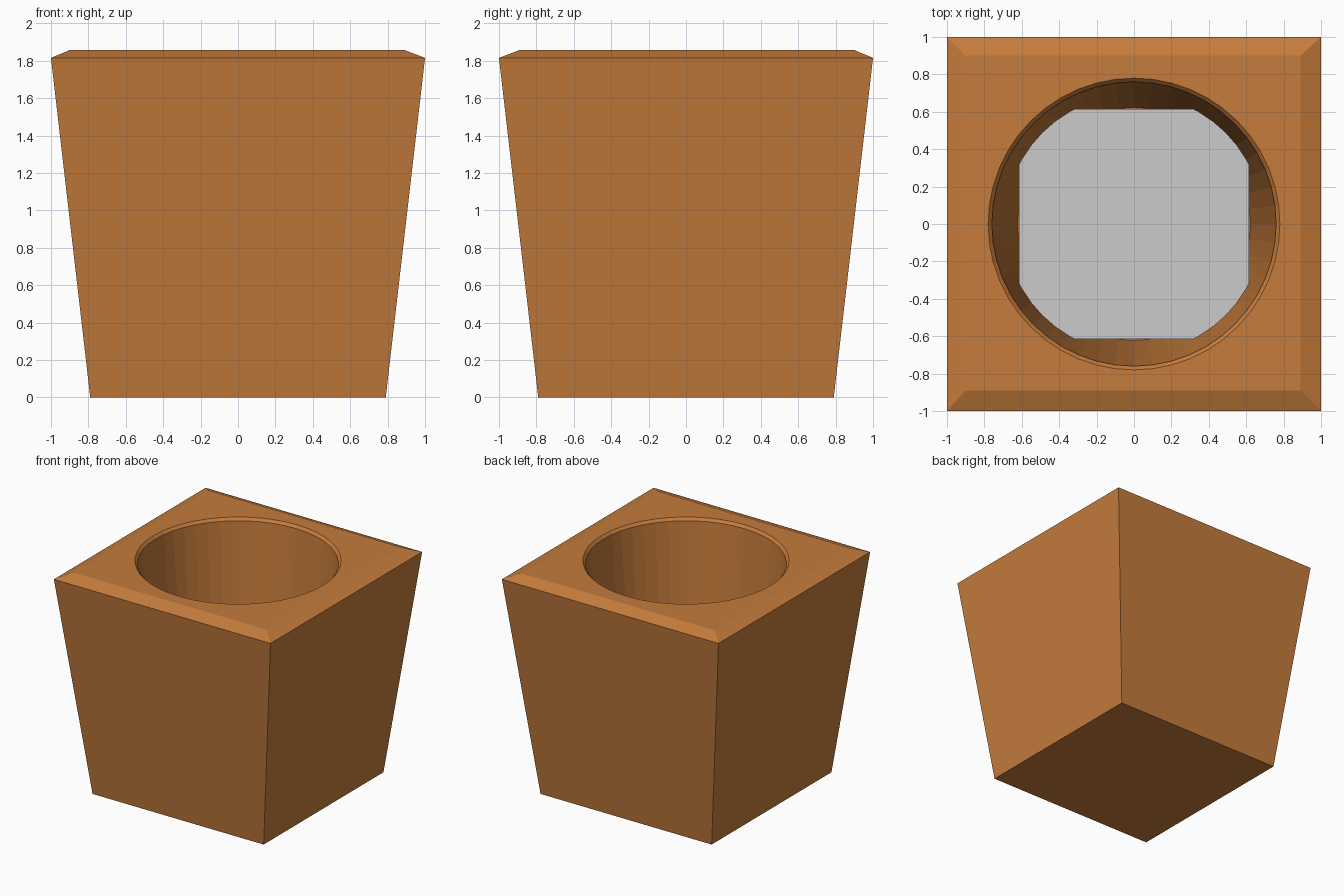
import bpy, bmesh
from math import cos, sin, tau

if "Cube" in bpy.data.objects:
    bpy.data.objects.remove(bpy.data.objects["Cube"])

SIDES = 48


def finish(name, bm, colour=None):
    bmesh.ops.recalc_face_normals(bm, faces=bm.faces[:])
    mesh = bpy.data.meshes.new(name)
    bm.to_mesh(mesh)
    bm.free()
    obj = bpy.data.objects.new(name, mesh)
    bpy.context.collection.objects.link(obj)
    if colour:
        mat = bpy.data.materials.new(name + "_material")
        mat.diffuse_color = colour
        mat.use_nodes = True
        mat.node_tree.nodes["Principled BSDF"].inputs["Base Color"].default_value = mat.diffuse_color
        mesh.materials.append(mat)
    return obj


def rectangle(bm, x0, x1, y0, y1, z):
    return [bm.verts.new((x, y, z)) for x, y in ((x0, y0), (x1, y0), (x1, y1), (x0, y1))]


def circle(bm, r, z):
    return [bm.verts.new((r * cos(tau * i / SIDES), r * sin(tau * i / SIDES), z))
            for i in range(SIDES)]


def skin(bm, rings):
    for a, b in zip(rings, rings[1:]):
        for i in range(len(a)):
            j = (i + 1) % len(a)
            bm.faces.new((a[i], a[j], b[j], b[i]))


def ring_edges(bm, ring):
    return [bm.edges.get((ring[i - 1], ring[i])) for i in range(len(ring))]


# Pot: tapered square outside, bevelled top, conical round cavity
bm = bmesh.new()
outer = [rectangle(bm, -0.79, 0.79, -0.79, 0.79, 0),
         rectangle(bm, -1, 1, -1, 1, 1.815),
         rectangle(bm, -0.9, 0.89, -0.89, 0.9, 1.857)]
cavity = [circle(bm, r, z) for r, z in ((0.78, 1.857), (0.76, 1.835), (0.622, 0.2))]
skin(bm, outer)
skin(bm, cavity)
bm.faces.new(outer[0])
bm.faces.new(cavity[-1])

# Flat rim between the square edge and the round opening
bmesh.ops.triangle_fill(bm, use_beauty=True, use_dissolve=False,
                        edges=ring_edges(bm, outer[-1]) + ring_edges(bm, cavity[0]))
finish("pot", bm, (0.56, 0.2, 0.045, 1))

# Soil: square sheet whose corners run into the pot wall
bm = bmesh.new()
bm.faces.new(rectangle(bm, -0.615, 0.615, -0.615, 0.615, 1.03))
finish("soil", bm)
